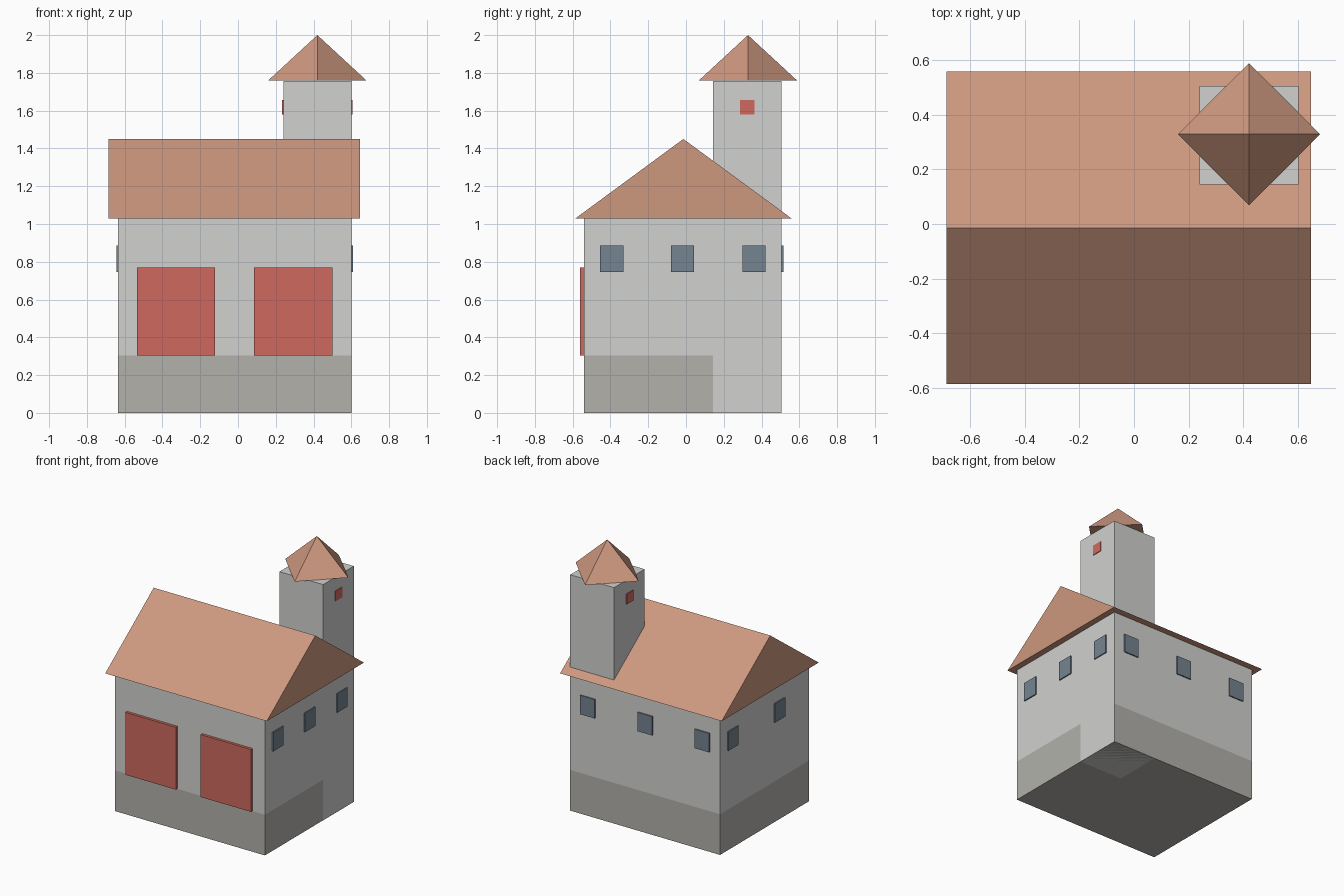
import bpy
import bmesh
from math import pi
from mathutils import Matrix, Vector

if "Cube" in bpy.data.objects:
    bpy.data.objects.remove(bpy.data.objects["Cube"], do_unlink=True)


def material(name, r, g, b):
    """Flat material from 0-255 display values."""
    def lin(c):
        c /= 255
        return c / 12.92 if c <= 0.04045 else ((c + 0.055) / 1.055) ** 2.4
    colour = (lin(r), lin(g), lin(b), 1)
    mat = bpy.data.materials.new(name)
    mat.use_nodes = True
    mat.diffuse_color = colour
    mat.node_tree.nodes["Principled BSDF"].inputs["Base Color"].default_value = colour
    return mat


WALL = material("pale wall", 209, 209, 207)
STONE = material("grey base", 178, 177, 171)
TILE = material("terracotta roof", 205, 152, 127)
RED = material("red paint", 207, 105, 96)
GLASS = material("blue glass", 117, 131, 144)


def add_object(name, bm, *mats):
    bmesh.ops.recalc_face_normals(bm, faces=bm.faces)
    mesh = bpy.data.meshes.new(name)
    bm.to_mesh(mesh)
    bm.free()
    for mat in mats:
        mesh.materials.append(mat)
    obj = bpy.data.objects.new(name, mesh)
    bpy.context.scene.collection.objects.link(obj)
    return obj


def box_mesh(low, high):
    low, high = Vector(low), Vector(high)
    bm = bmesh.new()
    matrix = Matrix.Translation((low + high) / 2) @ Matrix.Diagonal((*(high - low), 1))
    bmesh.ops.create_cube(bm, size=1, matrix=matrix)
    return bm


def box(name, low, high, mat):
    return add_object(name, box_mesh(low, high), mat)


# Main building, cut into a stone base band and pale walls
LEFT, RIGHT, FRONT, BACK, EAVES = 0.60, -0.635, -0.54, 0.506, 1.03
bm = box_mesh((RIGHT, FRONT, 0), (LEFT, BACK, EAVES))
bmesh.ops.bisect_plane(bm, geom=bm.verts[:] + bm.edges[:] + bm.faces[:],
                       plane_co=(0, 0, 0.303), plane_no=(0, 0, 1))
for face in bm.faces:
    face.material_index = int(face.calc_center_median().z < 0.3)
add_object("main_building", bm, WALL, STONE)

# Gable roof, extruded along x
bm = bmesh.new()
profile = [(-0.585, EAVES), (0.558, EAVES), (-0.014, 1.45)]
gable = bm.faces.new([bm.verts.new((-0.685, y, z)) for y, z in profile])
extruded = bmesh.ops.extrude_face_region(bm, geom=[gable], use_keep_orig=True)
bmesh.ops.translate(bm, vec=(1.332, 0, 0),
                    verts=[v for v in extruded["geom"] if isinstance(v, bmesh.types.BMVert)])
add_object("gable_roof", bm, TILE)

# Hose tower with a pyramid roof turned corner-on
box("tower", (0.24, 0.144, 0), (LEFT + 0.001, BACK - 0.001, 1.757), WALL)
bm = bmesh.new()
bmesh.ops.create_cone(bm, cap_ends=True, segments=4, radius1=0.26, radius2=0, depth=0.24,
                      matrix=Matrix.Translation((0.42, 0.328, 1.88)) @ Matrix.Rotation(pi / 2, 4, "Z"))
bmesh.ops.remove_doubles(bm, verts=bm.verts, dist=0.0001)
add_object("tower_roof", bm, TILE)
for side, x in (("left", LEFT), ("right", 0.24)):
    box(f"tower_window_{side}", (x - 0.006, 0.285, 1.58), (x + 0.006, 0.363, 1.656), RED)

# Garage doors
for side, x in (("right", -0.328), ("left", 0.292)):
    box(f"garage_door_{side}", (x - 0.207, FRONT - 0.02, 0.305),
        (x + 0.207, FRONT + 0.01, 0.77), RED)


# Windows on both ends and the back
def window(name, x, y, half_x, half_y):
    box(name, (x - half_x, y - half_y, 0.745), (x + half_x, y + half_y, 0.886), GLASS)


for i, y in enumerate((-0.393, -0.018, 0.36)):
    window(f"left_window_{i + 1}", LEFT, y, 0.009, 0.061)
for i, y in enumerate((-0.19, 0.36)):
    window(f"right_window_{i + 1}", RIGHT, y, 0.009, 0.061)
for i, x in enumerate((-0.49, -0.02, 0.453)):
    window(f"back_window_{i + 1}", x, BACK, 0.061, 0.009)
